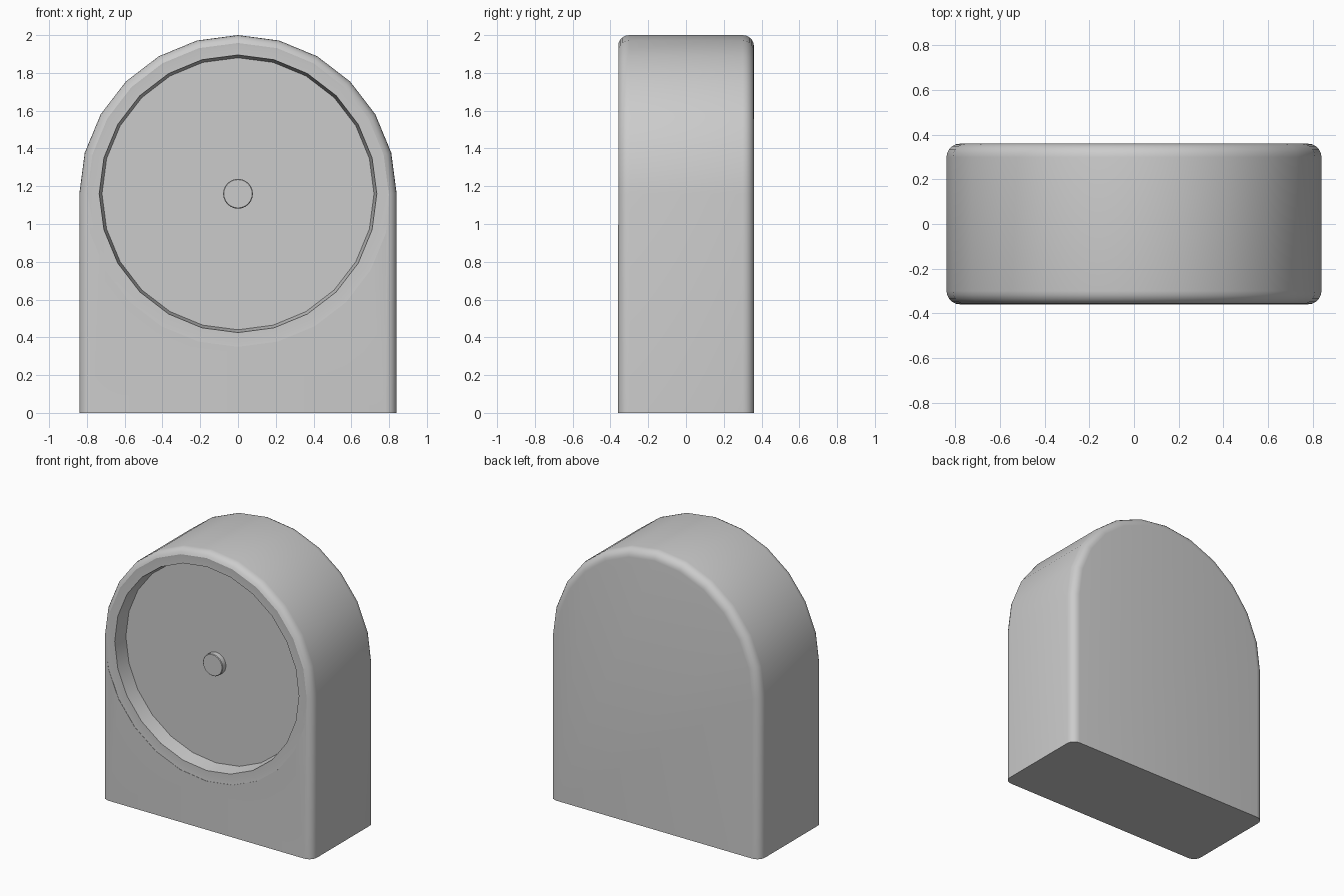
import bpy, bmesh, math
from mathutils import Matrix

cube = bpy.data.objects.get("Cube")
if cube:
    bpy.data.objects.remove(cube, do_unlink=True)

SIDES = 24
RADIUS = 0.84
CENTRE_Z = 1.16
HALF_DEPTH = 0.36

grey = bpy.data.materials.new("plain_grey")
grey.use_nodes = True
grey.diffuse_color = (0.6, 0.6, 0.6, 1)
grey.node_tree.nodes["Principled BSDF"].inputs["Base Color"].default_value = (0.6, 0.6, 0.6, 1)


def finish(name, bm):
    bmesh.ops.recalc_face_normals(bm, faces=bm.faces[:])
    mesh = bpy.data.meshes.new(name)
    bm.to_mesh(mesh)
    bm.free()
    mesh.materials.append(grey)
    obj = bpy.data.objects.new(name, mesh)
    bpy.context.collection.objects.link(obj)
    return obj


def turned(name, profile):
    """Closed solid turned about the y axis through the dial centre, from (radius, y) pairs."""
    bm = bmesh.new()
    rings = []
    for r, y in profile:
        rings.append([bm.verts.new((r * math.sin(a), y, CENTRE_Z + r * math.cos(a)))
                      for a in (math.tau * i / SIDES for i in range(SIDES))])
    for lower, upper in zip(rings, rings[1:]):
        for i in range(SIDES):
            j = (i + 1) % SIDES
            bm.faces.new((lower[i], lower[j], upper[j], upper[i]))
    bm.faces.new(rings[0])
    bm.faces.new(rings[-1])
    return finish(name, bm)


def apply_modifier(obj, mod):
    bpy.context.view_layer.objects.active = obj
    bpy.ops.object.modifier_apply(modifier=mod.name)


def smooth(obj, degrees):
    bpy.ops.object.select_all(action="DESELECT")
    obj.select_set(True)
    bpy.context.view_layer.objects.active = obj
    bpy.ops.object.shade_smooth_by_angle(angle=math.radians(degrees))


# Arched case, extruded from front to back
bm = bmesh.new()
outline = [(-RADIUS, 0), (RADIUS, 0)]
for i in range(SIDES // 2 + 1):
    a = math.tau * i / SIDES
    outline.append((RADIUS * math.cos(a), CENTRE_Z + RADIUS * math.sin(a)))
face = bm.faces.new([bm.verts.new((x, -HALF_DEPTH, z)) for x, z in outline])
extruded = bmesh.ops.extrude_face_region(bm, geom=[face])
back = [v for v in extruded["geom"] if isinstance(v, bmesh.types.BMVert)]
bmesh.ops.translate(bm, verts=back, vec=(0, 2 * HALF_DEPTH, 0))

# Rounded front and back rims, leaving the base edges sharp
rims = [e for e in bm.edges
        if abs(e.verts[0].co.y - e.verts[1].co.y) < 0.001
        and max(v.co.z for v in e.verts) > 0.01]
bmesh.ops.bevel(bm, geom=rims, offset=0.06, segments=5, profile=0.5, affect="EDGES")
case = finish("case", bm)

# Round recess with a shallow stepped rim
cutter = turned("recess_cutter", [(0.81, -0.5), (0.81, -0.358), (0.785, -0.356),
                                  (0.735, -0.356), (0.72, -0.25)])
cutter.hide_render = True
cut = case.modifiers.new("recess", "BOOLEAN")
cut.operation = "DIFFERENCE"
cut.solver = "EXACT"
cut.object = cutter
apply_modifier(case, cut)
bpy.data.objects.remove(cutter, do_unlink=True)
smooth(case, 30)

# Small centre knob
knob = turned("centre_knob", [(0.079, -0.24), (0.079, -0.286), (0.075, -0.29)])
smooth(knob, 30)
